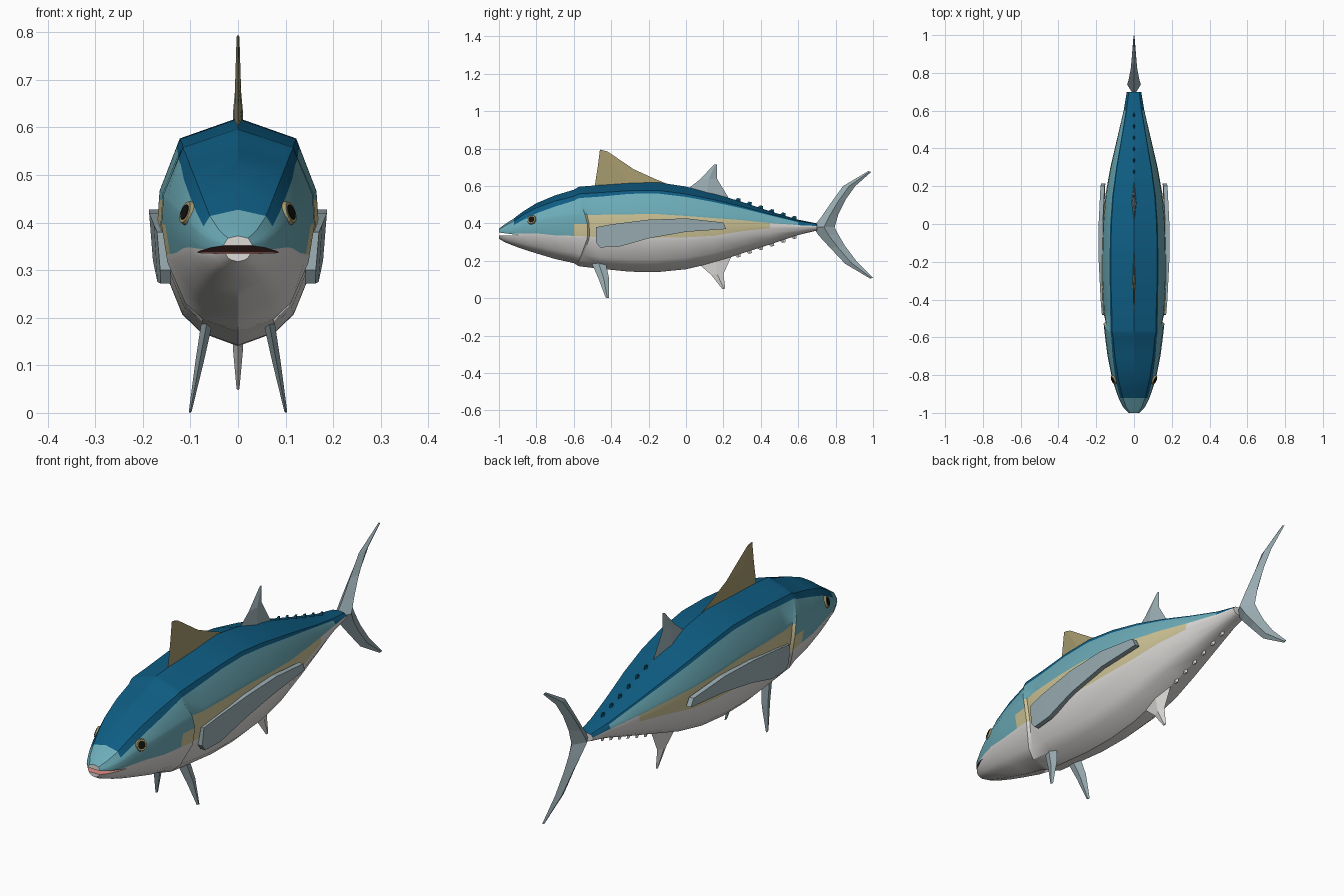
import bpy, bmesh, math
from mathutils import Vector

if "Cube" in bpy.data.objects:
    bpy.data.objects.remove(bpy.data.objects["Cube"])


def material(name, r, g, b):
    lin = [((c / 255 + 0.055) / 1.055) ** 2.4 for c in (r, g, b)]
    m = bpy.data.materials.new(name)
    m.diffuse_color = (*lin, 1)
    m.use_nodes = True
    m.node_tree.nodes["Principled BSDF"].inputs["Base Color"].default_value = m.diffuse_color
    return m


BLUE, TEAL, YELLOW, WHITE, PINK, DARK = range(6)
skin = [material("deep blue", 14, 92, 130), material("teal", 108, 172, 184),
        material("pale yellow", 206, 196, 150), material("belly white", 222, 220, 217),
        material("mouth pink", 222, 140, 130), material("mouth brown", 95, 60, 55)]
grey = material("fin grey", 155, 174, 180)
tan = material("fin tan", 166, 154, 110)
black = material("pupil black", 18, 18, 16)


def make(name, bm, mats, smooth=None):
    bmesh.ops.recalc_face_normals(bm, faces=bm.faces)
    me = bpy.data.meshes.new(name)
    bm.to_mesh(me)
    bm.free()
    for m in mats:
        me.materials.append(m)
    if smooth:
        me.shade_smooth()
        me.set_sharp_from_angle(angle=math.radians(smooth))
    ob = bpy.data.objects.new(name, me)
    bpy.context.collection.objects.link(ob)
    return ob


def interp(table, v, col=1):
    if v <= table[0][0]:
        return table[0][col]
    for a, b in zip(table, table[1:]):
        if v <= b[0]:
            return a[col] + (b[col] - a[col]) * (v - a[0]) / (b[0] - a[0])
    return table[-1][col]


# Body stations: y, top z, bottom z, half width
BODY = [(-1.0, .372, .318, .03), (-.97, .395, .30, .057), (-.92, .427, .28, .082),
        (-.87, .465, .262, .100), (-.8, .508, .24, .12), (-.7, .55, .21, .14),
        (-.6, .58, .188, .153), (-.525, .595, .172, .161), (-.515, .597, .17, .161),
        (-.46, .605, .158, .163), (-.3, .618, .142, .17), (-.15, .62, .14, .17),
        (0, .597, .155, .166), (.15, .56, .19, .152), (.3, .515, .24, .125),
        (.45, .465, .288, .09), (.6, .42, .338, .055), (.7, .40, .362, .038)]
# Cross-section: height fraction, width fraction
SECTION = [(0, 0), (.06, .46), (.14, .69), (.34, .92), (.53, 1), (.68, .97), (.91, .72), (1, 0)]
BLUE_LINE = [(-.92, .76), (-.8, .80), (-.6, .85), (-.3, .875), (.45, .875), (.7, .80)]
WHITE_LINE = [(-1, .47), (-.87, .42), (-.7, .37), (.2, .39), (.45, .49), (.7, .51)]


def body_half_width(y, z):
    top, bot, hw = (interp(BODY, y, c) for c in (1, 2, 3))
    return hw * interp(SECTION, (z - bot) / (top - bot))


def row_colour(row, y):
    if row <= 1:
        return BLUE if y > -.9 else TEAL
    if row <= 3:
        return TEAL if y < .6 else BLUE
    if row == 4:
        return TEAL if y < -.52 else YELLOW if y < .4 else WHITE
    if row == 5:
        return TEAL if y < -.6 else YELLOW if y < .46 else WHITE
    return WHITE


# Body: lofted half rings mirrored into full rings
bm = bmesh.new()
rings = []
for y, top, bot, hw in BODY:
    levels = [1, .91, interp(BLUE_LINE, y), .68, .645, .53,
              interp(WHITE_LINE, y), .34, .14, .06, 0]
    pts = []
    for t in levels:
        w, py = hw * interp(SECTION, t), y
        if y in (-.525, -.515):                      # curved gill cover edge
            py -= min(.05, .045 * ((t - .45) / .35) ** 2)
            if y == -.515 and .1 < t < .8:
                w -= .010
        pts.append((w, py, bot + t * (top - bot)))
    right = [bm.verts.new(p) for p in pts]
    left = [bm.verts.new((-p[0], p[1], p[2])) for p in pts[1:-1]]
    rings.append(right + left[::-1])
n, rows = len(rings[0]), 10
for a, b, s0, s1 in zip(rings, rings[1:], BODY, BODY[1:]):
    for i in range(n):
        j = (i + 1) % n
        f = bm.faces.new((a[i], a[j], b[j], b[i]))
        f.material_index = row_colour(i if i < rows else n - 1 - i, (s0[0] + s1[0]) / 2)
for ring in (rings[0], rings[-1]):
    bm.faces.new(ring).material_index = WHITE
body = make("body", bm, skin, 28)

# Mouth: wedge cut out of the snout, brown palate and pink lower lining
bm = bmesh.new()
wedge = [(-1.05, .334), (-1.05, .358), (-.89, .337)]
sides = [[bm.verts.new((x, y, z)) for y, z in wedge] for x in (-.2, .2)]
for s in sides:
    bm.faces.new(s)
for i in range(3):
    j = (i + 1) % 3
    f = bm.faces.new((sides[0][i], sides[0][j], sides[1][j], sides[1][i]))
    f.material_index = DARK if i == 1 else PINK
cutter = make("mouth_cutter", bm, skin)
cutter.hide_render = True
cutter.hide_viewport = True
cut = body.modifiers.new("mouth", 'BOOLEAN')
cut.operation, cut.solver, cut.object = 'DIFFERENCE', 'EXACT', cutter


# Fins: diamond sections (lead y, lead z, trail y, trail z, half thickness)
def fin(name, sections, mat, bend=lambda y, z: 0):
    bm = bmesh.new()
    loops = []
    for ly, lz, ty, tz, h in sections:
        my, mz = (ly + ty) / 2, (lz + tz) / 2
        pts = [(0, ly, lz), (h, my, mz), (0, ty, tz), (-h, my, mz)]
        loops.append([bm.verts.new((x + bend(y, z), y, z)) for x, y, z in pts])
    for a, b in zip(loops, loops[1:]):
        for i in range(4):
            j = (i + 1) % 4
            bm.faces.new((a[i], a[j], b[j], b[i]))
    bm.faces.new(loops[0])
    bm.faces.new(loops[-1])
    return make(name, bm, [mat])


fin("tail_fin", [(.975, .68, .99, .675, .003), (.84, .60, .905, .60, .012),
                 (.775, .51, .855, .53, .018), (.72, .43, .815, .45, .028),
                 (.68, .38, .795, .38, .036), (.71, .335, .815, .34, .028),
                 (.77, .27, .85, .28, .018), (.85, .185, .91, .20, .012),
                 (.985, .105, 1.0, .11, .003)], grey)
fin("first_dorsal_fin", [(-.49, .58, -.06, .595, .008), (-.482, .64, -.17, .64, .007),
                         (-.472, .70, -.28, .69, .006), (-.46, .795, -.42, .785, .003)], tan)
fin("second_dorsal_fin", [(-.01, .57, .235, .525, .014), (.075, .635, .165, .64, .010),
                          (.15, .715, .165, .715, .003)], grey)
fin("anal_fin", [(.06, .19, .25, .24, .014), (.135, .125, .20, .13, .010),
                 (.195, .048, .21, .052, .003)], skin[WHITE])
for side, tag in ((1, "right"), (-1, "left")):
    fin(f"pelvic_fin_{tag}", [(-.51, .20, -.43, .19, .012), (-.47, .11, -.412, .11, .009),
                              (-.43, .004, -.412, 0, .003)], grey,
        lambda y, z: side * (.07 + .03 * (.165 - z) / .16))

# Pectoral fins: bowed plates lying along the flanks
outline = [(-.48, .38), (-.40, .395), (-.2, .42), (0, .427), (.2, .405), (.215, .37),
           (0, .355), (-.2, .32), (-.36, .275), (-.46, .272), (-.482, .30)]
pairs = [(0, 10), (1, 9), (1, 8), (2, 7), (3, 6), (4, 5)]
for side, tag in ((1, "right"), (-1, "left")):
    bm = bmesh.new()
    layers = []
    for depth in (0, .022):
        layers.append([bm.verts.new((side * (.183 - .1 * (y + .1) ** 2 + .08 * (z - .36) - depth), y, z))
                       for y, z in outline])
        for (a, b), (c, d) in zip(pairs, pairs[1:]):
            quad = list(dict.fromkeys((a, c, d, b)))
            bm.faces.new([layers[-1][k] for k in quad])
    for i in range(len(outline)):
        j = (i + 1) % len(outline)
        bm.faces.new((layers[0][i], layers[0][j], layers[1][j], layers[1][i]))
    make(f"pectoral_fin_{tag}", bm, [grey])

# Finlets along the back and underside
for k in range(6):
    y = .27 + .06 * k
    zt, zb = interp(BODY, y, 1), interp(BODY, y, 2)
    fin(f"upper_finlet_{k + 1}", [(y - .02, zt - .01, y + .02, zt - .02, .008),
                                  (y + .005, zt + .012, y + .022, zt + .008, .004)], skin[BLUE])
    fin(f"lower_finlet_{k + 1}", [(y - .02, zb + .01, y + .02, zb + .02, .008),
                                  (y + .005, zb - .012, y + .022, zb - .008, .004)], skin[WHITE])

# Eyes: thin discs laid on the head surface
EY, EZ = -.825, .42
w = body_half_width
slope_y = (w(EY + .02, EZ) - w(EY - .02, EZ)) / .04
slope_z = (w(EY, EZ + .02) - w(EY, EZ - .02)) / .04
for side, tag in ((1, "right"), (-1, "left")):
    normal = Vector((side, -slope_y, -slope_z)).normalized()
    for part, radius, lift, mat in (("eye", .026, .002, tan), ("pupil", .018, .004, black)):
        bm = bmesh.new()
        bmesh.ops.create_cone(bm, cap_ends=True, segments=16, radius1=radius,
                              radius2=radius * .9, depth=.008)
        ob = make(f"{part}_{tag}", bm, [mat])
        ob.rotation_mode = 'QUATERNION'
        ob.rotation_quaternion = normal.to_track_quat('Z', 'Y')
        ob.location = Vector((side * w(EY, EZ), EY, EZ)) + normal * lift
